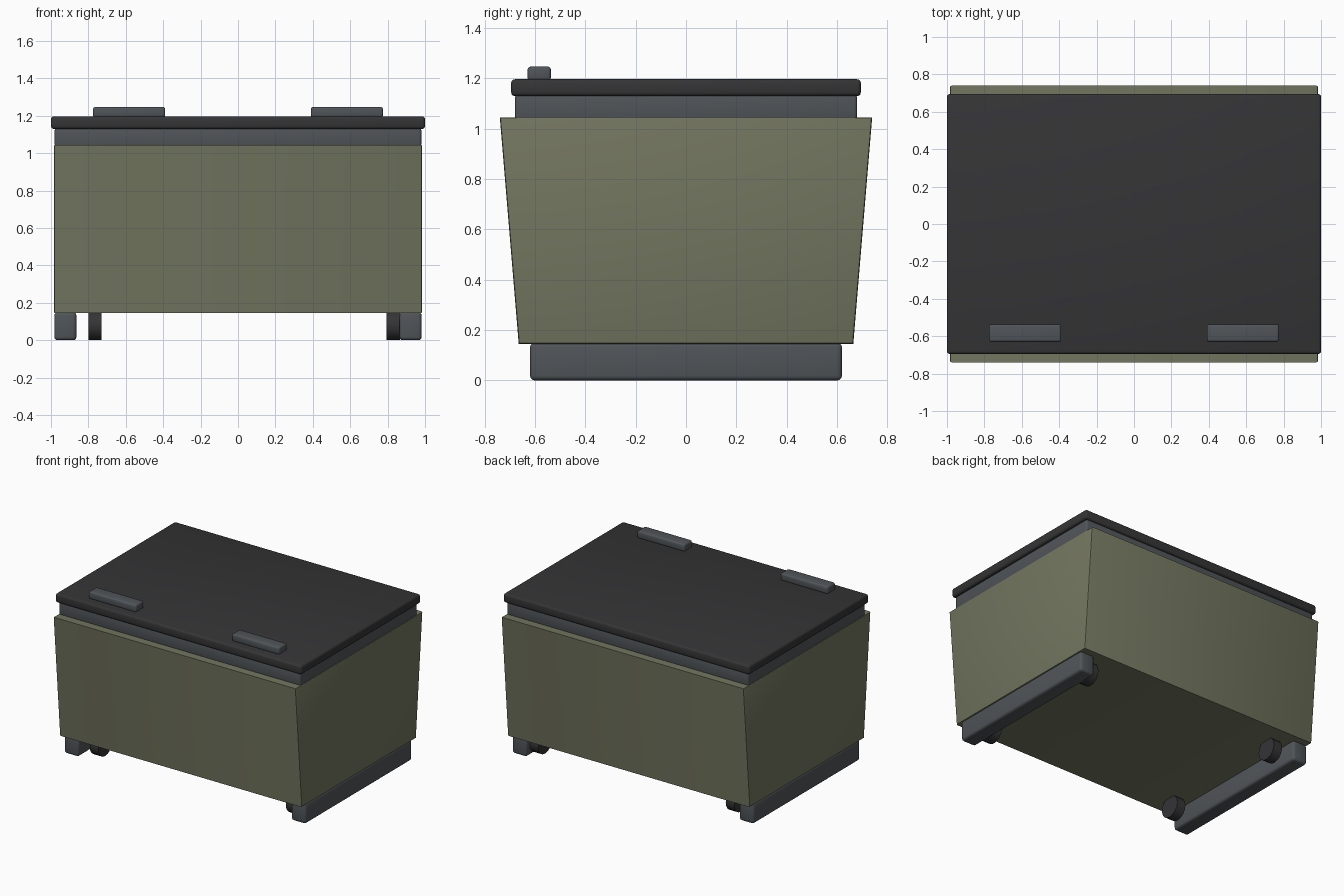
import bpy, bmesh, math
from mathutils import Matrix

if "Cube" in bpy.data.objects:
    bpy.data.objects.remove(bpy.data.objects["Cube"])


def material(name, rgb):
    m = bpy.data.materials.new(name)
    m.diffuse_color = (*rgb, 1)
    m.use_nodes = True
    m.node_tree.nodes["Principled BSDF"].inputs["Base Color"].default_value = m.diffuse_color
    return m


OLIVE = material("olive", (0.17, 0.18, 0.115))
DARK = material("dark", (0.035, 0.035, 0.037))
STEEL = material("steel", (0.08, 0.09, 0.1))


def finish(name, bm, mat):
    bmesh.ops.recalc_face_normals(bm, faces=bm.faces[:])
    me = bpy.data.meshes.new(name)
    bm.to_mesh(me)
    bm.free()
    ob = bpy.data.objects.new(name, me)
    bpy.context.collection.objects.link(ob)
    me.materials.append(mat)
    bpy.context.view_layer.objects.active = ob
    bpy.ops.object.select_all(action='DESELECT')
    ob.select_set(True)
    bpy.ops.object.shade_smooth_by_angle(angle=math.radians(35))
    return ob


def box(name, x, y, z, mat, bevel):
    """Rounded box given (min, max) on each axis."""
    bm = bmesh.new()
    bmesh.ops.create_cube(bm, size=1)
    for v in bm.verts:
        v.co = [r[c > 0] for r, c in zip((x, y, z), v.co)]
    bmesh.ops.bevel(bm, geom=bm.edges[:], offset=bevel, segments=3,
                    profile=0.5, affect='EDGES')
    return finish(name, bm, mat)


# Tapered body: trapezoid profile extruded along x, softened at both ends
bm = bmesh.new()
profile = [(-0.665, 0.145), (0.665, 0.145), (0.74, 1.045), (-0.74, 1.045)]
face = bm.faces.new([bm.verts.new((-0.985, y, z)) for y, z in profile])
ext = bmesh.ops.extrude_face_region(bm, geom=[face], use_keep_orig=True)
for v in ext["geom"]:
    if isinstance(v, bmesh.types.BMVert):
        v.co.x = 0.985
bmesh.ops.recalc_face_normals(bm, faces=bm.faces[:])
ends = [e for e in bm.edges if abs(e.verts[0].co.x - e.verts[1].co.x) < 1e-4]
bmesh.ops.bevel(bm, geom=ends, offset=0.01, segments=2, profile=0.5,
                affect='EDGES')
finish("body", bm, OLIVE)

# Rim and lid
box("rim", (-0.98, 0.98), (-0.68, 0.68), (1.035, 1.135), STEEL, 0.012)
box("lid", (-1.0, 1.0), (-0.695, 0.695), (1.13, 1.197), DARK, 0.015)

for side, label in ((-1, "left"), (1, "right")):
    # Latches on the front edge of the lid
    c = side * 0.582
    box(label + "_latch", (c - 0.193, c + 0.193), (-0.63, -0.537),
        (1.192, 1.247), STEEL, 0.012)
    # Skids under the ends
    c = side * 0.923
    box(label + "_skid", (c - 0.059, c + 0.059), (-0.62, 0.62),
        (0.0, 0.15), STEEL, 0.018)
    # Wheels, tucked beside the skids
    for y, end in ((-0.5, "front"), (0.5, "back")):
        bm = bmesh.new()
        bmesh.ops.create_cone(
            bm, cap_ends=True, segments=16, radius1=0.08, radius2=0.08,
            depth=0.07,
            matrix=Matrix.Translation((side * 0.797 + 0.033, y, 0.08))
            @ Matrix.Rotation(math.pi / 2, 4, 'Y'))
        finish(f"{end}_{label}_wheel", bm, DARK)
